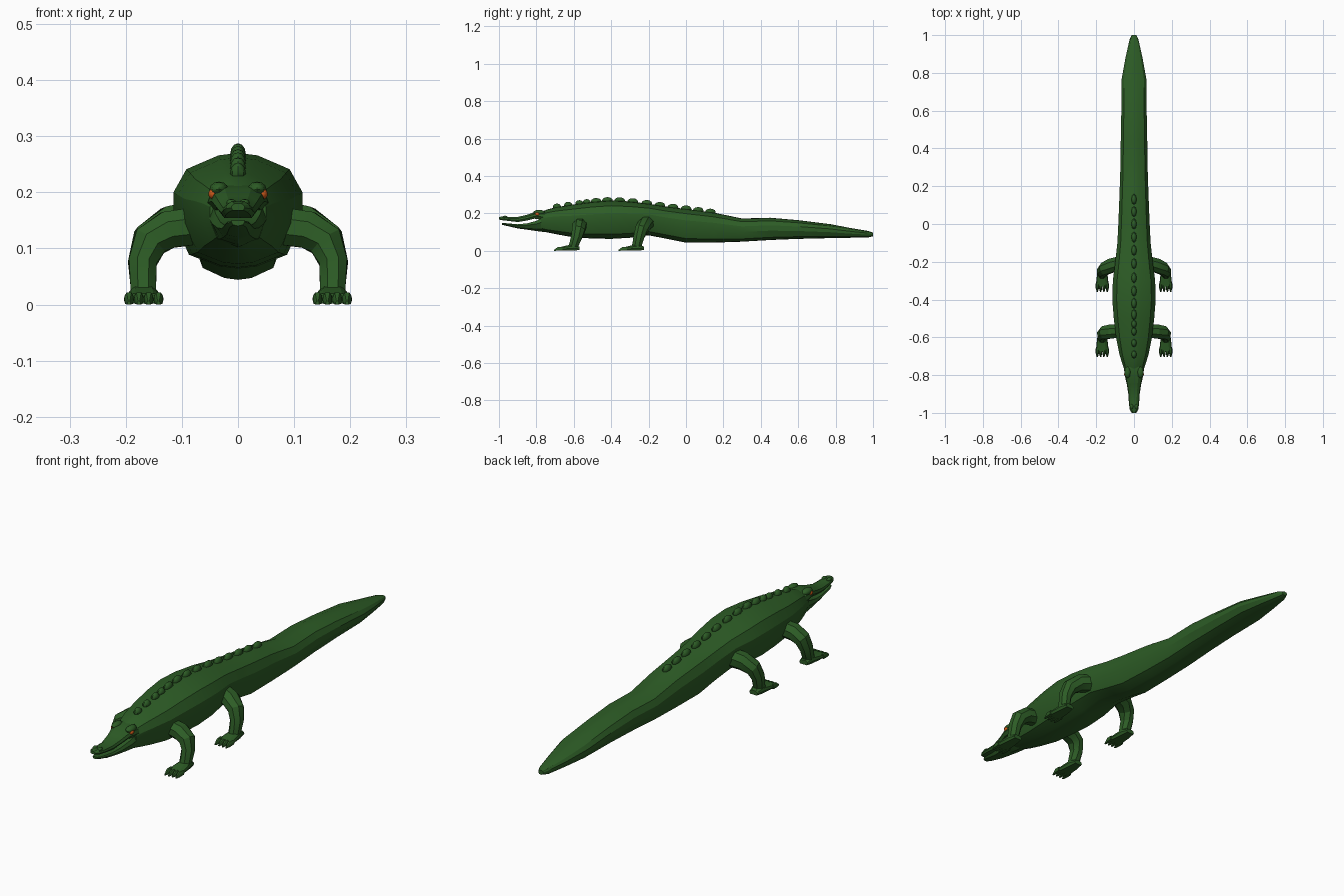
import bpy, bmesh, math
from mathutils import Vector

if "Cube" in bpy.data.objects:
    bpy.data.objects.remove(bpy.data.objects["Cube"])


def material(name, rgb):
    m = bpy.data.materials.new(name)
    m.diffuse_color = (*rgb, 1)
    m.use_nodes = True
    m.node_tree.nodes["Principled BSDF"].inputs["Base Color"].default_value = m.diffuse_color
    return m


GREEN = material("green_skin", (0.026, 0.108, 0.019))
ORANGE = material("orange_eye", (0.6, 0.1, 0.01))


def finish(bm, name, mat=GREEN, mirror=False, angle=25):
    bmesh.ops.recalc_face_normals(bm, faces=bm.faces)
    me = bpy.data.meshes.new(name)
    bm.to_mesh(me)
    bm.free()
    ob = bpy.data.objects.new(name, me)
    bpy.context.collection.objects.link(ob)
    me.materials.append(mat)
    bpy.ops.object.select_all(action='DESELECT')
    ob.select_set(True)
    bpy.context.view_layer.objects.active = ob
    bpy.ops.object.shade_smooth_by_angle(angle=math.radians(angle))
    if mirror:
        ob.modifiers.new("mirror", 'MIRROR')
    return ob


def skin(bm, rings):
    # bridge successive point rings and cap both ends
    vs = [[bm.verts.new(p) for p in r] for r in rings]
    n = len(vs[0])
    for a, b in zip(vs, vs[1:]):
        for i in range(n):
            j = (i + 1) % n
            bm.faces.new((a[i], a[j], b[j], b[i]))
    bm.faces.new(vs[0])
    bm.faces.new(vs[-1])


def loft(bm, stations, half, cx=0):
    # stations: (y, half width, bottom z, top z); half: right side outline, top to bottom
    outline = half + [(-u, v) for u, v in reversed(half) if u > 0]
    skin(bm, [[(cx + u * w, y, z0 + v * (z1 - z0)) for u, v in outline]
              for y, w, z0, z1 in stations])


def limb(bm, path, sides=8):
    # path: (x, y, z, radius in the x-z plane, radius along y)
    pts = [Vector(p[:3]) for p in path]
    rings = []
    for i, p in enumerate(path):
        t = pts[min(i + 1, len(pts) - 1)] - pts[max(i - 1, 0)]
        across = Vector((t.z, 0, -t.x)).normalized()
        along = t.cross(across).normalized()
        rings.append([pts[i] + across * p[3] * math.cos(a) + along * p[4] * math.sin(a)
                      for a in (2 * math.pi * (k + .5) / sides for k in range(sides))])
    skin(bm, rings)


def blob(bm, loc, size, seg=8, rings=6):
    vs = bmesh.ops.create_uvsphere(bm, u_segments=seg, v_segments=rings, radius=1)["verts"]
    bmesh.ops.scale(bm, vec=size, verts=vs)
    bmesh.ops.translate(bm, vec=loc, verts=vs)


BODY = [(0, 1), (.3, .98), (.8, .86), (1, .66), (1, .42), (.76, .12), (.3, .02), (0, 0)]
JAW = [(0, 1), (.5, 1), (.9, .7), (1, .35), (.8, 0), (0, 0)]
CHIN = [(0, 1), (.85, 1), (1, .7), (.7, .2), (0, 0)]

# trunk and tail in one skin
STATIONS = [
    (-.775, .050, .108, .208), (-.74, .062, .098, .222), (-.69, .077, .088, .234),
    (-.60, .095, .072, .248), (-.50, .107, .066, .262), (-.40, .115, .064, .270),
    (-.30, .112, .070, .264), (-.20, .099, .083, .252), (-.10, .088, .064, .236),
    (0, .083, .044, .224), (.15, .077, .044, .204), (.30, .072, .049, .173),
    (.45, .070, .058, .177), (.60, .067, .064, .164), (.77, .065, .068, .143),
    (.88, .045, .070, .122), (.975, .024, .072, .106), (1, .012, .078, .097)]
bm = bmesh.new()
loft(bm, STATIONS, BODY)
finish(bm, "body_and_tail")

# upper jaw
bm = bmesh.new()
loft(bm, [(-1, .012, .168, .180), (-.985, .022, .164, .184), (-.95, .027, .160, .180),
          (-.90, .030, .154, .181), (-.85, .038, .162, .193), (-.81, .047, .172, .207),
          (-.76, .054, .165, .212), (-.72, .05, .15, .21)], JAW)
finish(bm, "upper_jaw")

# lower jaw
bm = bmesh.new()
loft(bm, [(-.985, .012, .140, .150), (-.965, .021, .135, .148), (-.90, .029, .120, .142),
          (-.85, .037, .113, .147), (-.80, .046, .106, .160), (-.77, .052, .102, .175),
          (-.72, .05, .10, .175)], CHIN)
finish(bm, "lower_jaw")

# brows, nostrils and eyes
bm = bmesh.new()
blob(bm, (.034, -.785, .205), (.017, .032, .014))
blob(bm, (.012, -.968, .181), (.009, .014, .007))
finish(bm, "brows_and_nostrils", mirror=True, angle=40)
bm = bmesh.new()
blob(bm, (.043, -.795, .197), (.010, .013, .010))
finish(bm, "eyes", ORANGE, mirror=True, angle=60)


# scutes along the spine
def back_height(y):
    for a, b in zip(STATIONS, STATIONS[1:]):
        if a[0] <= y <= b[0]:
            return a[3] + (b[3] - a[3]) * (y - a[0]) / (b[0] - a[0])


bm = bmesh.new()
for y in (-.69, -.63, -.57, -.53, -.48, -.42, -.355, -.285, -.21, -.14, -.07, 0, .065, .13):
    blob(bm, (0, y, back_height(y)), (.014, .029 if y > -.5 else .022, .019))
finish(bm, "back_scutes", angle=40)


# legs: limb, foot pad and four claws, mirrored to the other side
def leg(name, path, toe_y):
    bm = bmesh.new()
    limb(bm, path)
    x, heel = .168, toe_y + .135
    loft(bm, [(heel, .02, .004, .022), (heel - .03, .026, .002, .036),
              (heel - .07, .031, .002, .028), (heel - .105, .034, .002, .020)], JAW, x)
    for k in range(4):
        cx = x + (k - 1.5) * .0175
        loft(bm, [(toe_y + .045, .009, .002, .021), (toe_y + .02, .0085, .001, .021),
                  (toe_y, .003, 0, .006)], JAW, cx)
    finish(bm, name, mirror=True)


leg("front_legs", [(.075, -.565, .140, .036, .036), (.125, -.570, .133, .036, .040),
                   (.157, -.575, .112, .034, .037), (.170, -.585, .075, .027, .032),
                   (.169, -.597, .040, .025, .028), (.168, -.607, .012, .024, .026)], -.705)
leg("hind_legs", [(.070, -.205, .150, .040, .038), (.120, -.220, .140, .038, .040),
                  (.157, -.238, .115, .034, .036), (.171, -.252, .075, .027, .031),
                  (.169, -.260, .040, .025, .028), (.168, -.268, .012, .024, .026)], -.36)
